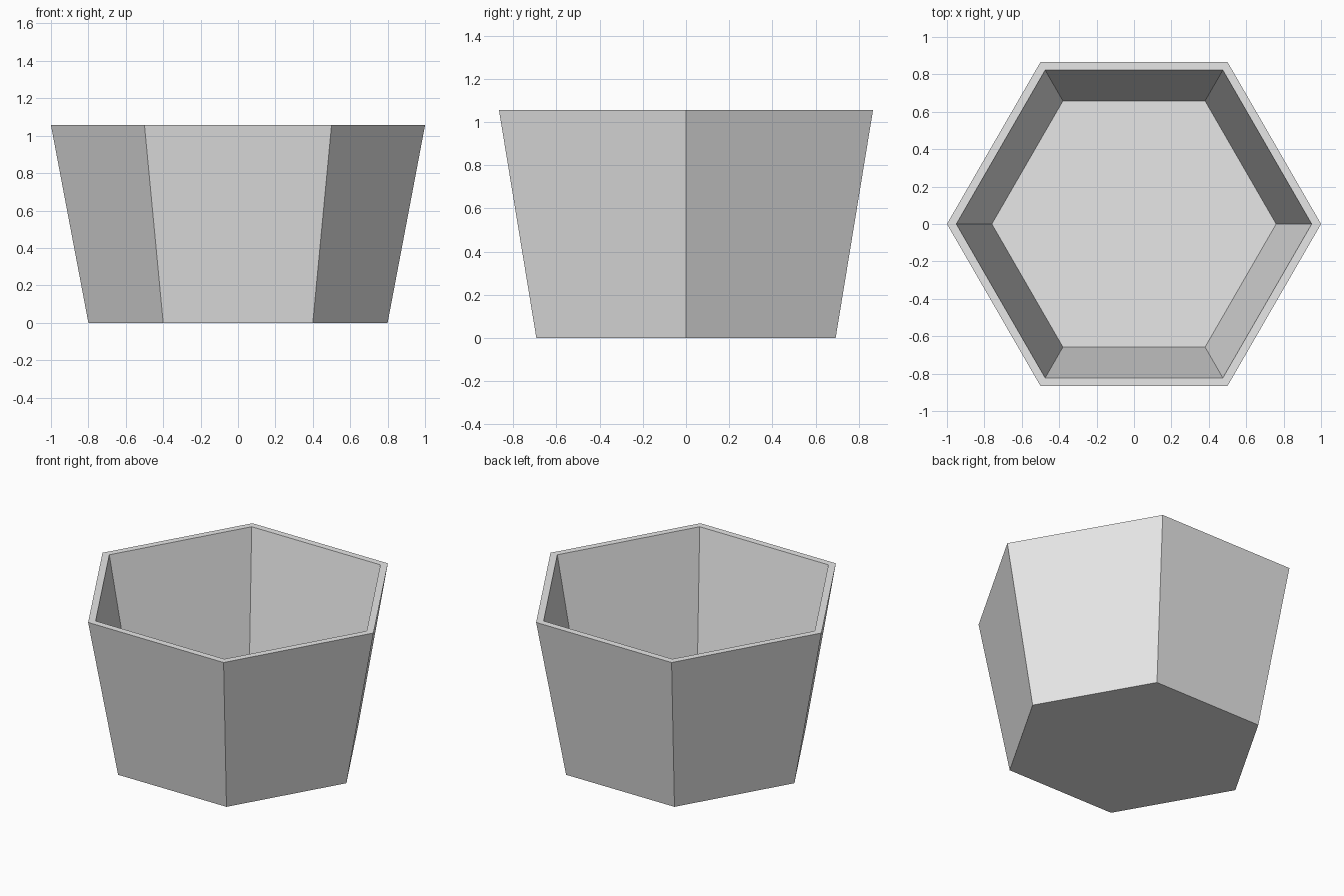
import bpy
import bmesh
from math import cos, sin, tau

SIDES = 6
HEIGHT = 1.056

if "Cube" in bpy.data.objects:
    bpy.data.objects.remove(bpy.data.objects["Cube"])

# Plain light grey for the whole pot
grey = bpy.data.materials.new("light_grey")
grey.use_nodes = True
colour = (0.8, 0.8, 0.8, 1)
grey.diffuse_color = colour
grey.node_tree.nodes["Principled BSDF"].inputs["Base Color"].default_value = colour


def ring(bm, radius, z):
    """Hexagonal loop with corners on the x axis."""
    return [bm.verts.new((radius * cos(tau * i / SIDES),
                          radius * sin(tau * i / SIDES), z))
            for i in range(SIDES)]


def bridge(bm, a, b):
    """Join two loops with a band of quads."""
    for i in range(SIDES):
        j = (i + 1) % SIDES
        bm.faces.new((a[i], a[j], b[j], b[i]))


# Hollow tapered pot: outside wall, rim, inside wall
bm = bmesh.new()
profile = [(0.8, 0), (1.0, HEIGHT), (0.95, HEIGHT), (0.76, 0.05)]
loops = [ring(bm, r, z) for r, z in profile]
for lower, upper in zip(loops, loops[1:]):
    bridge(bm, lower, upper)

# Underside and inside floor
bm.faces.new(reversed(loops[0]))
bm.faces.new(loops[-1])
bmesh.ops.recalc_face_normals(bm, faces=bm.faces)

mesh = bpy.data.meshes.new("hexagonal_pot")
bm.to_mesh(mesh)
bm.free()
mesh.materials.append(grey)
pot = bpy.data.objects.new("hexagonal_pot", mesh)
bpy.context.collection.objects.link(pot)
